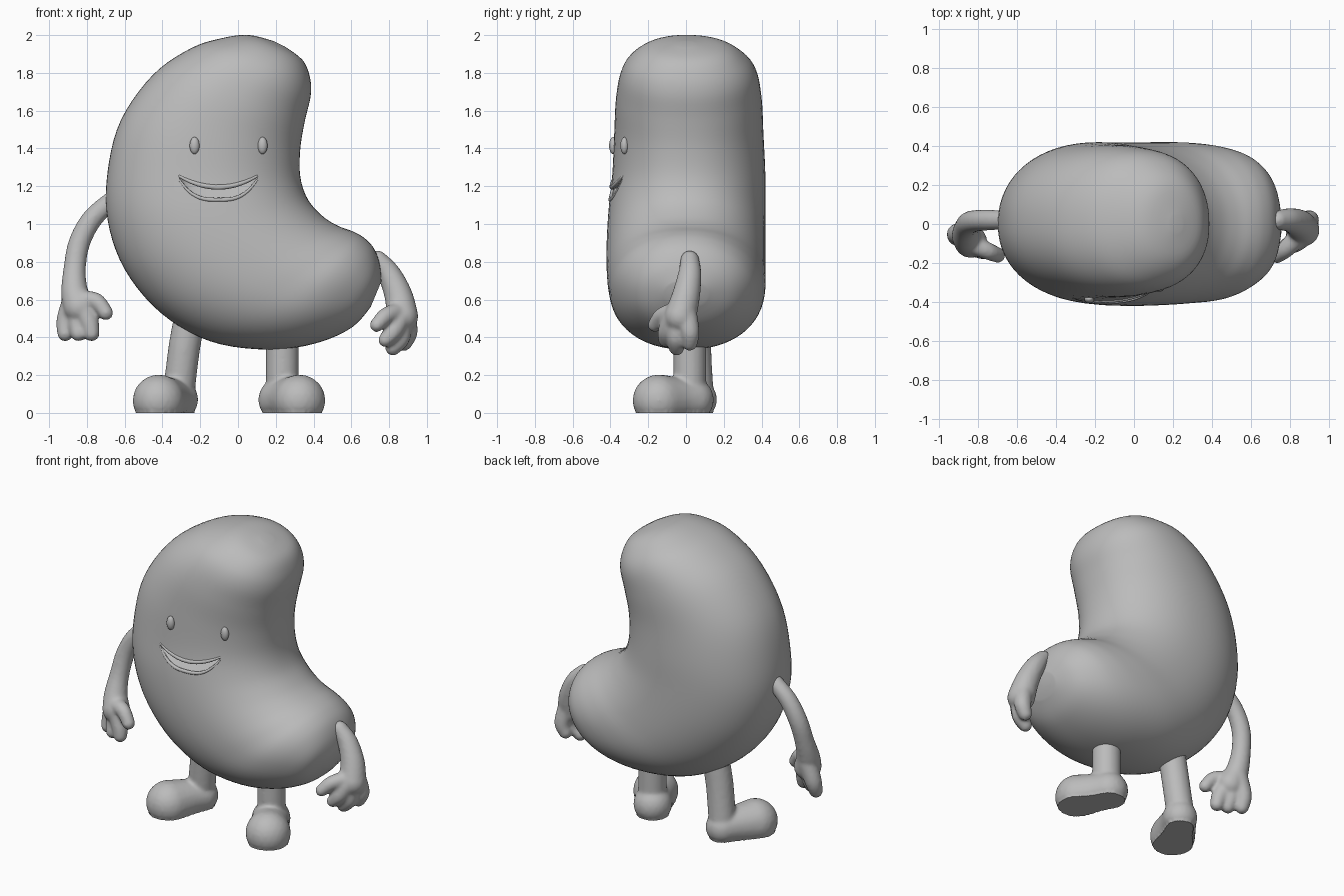
import bpy, bmesh, math
from mathutils import Vector
from mathutils.bvhtree import BVHTree

if "Cube" in bpy.data.objects:
    bpy.data.objects.remove(bpy.data.objects["Cube"])

grey = bpy.data.materials.new("warm_grey")
grey.use_nodes = True
grey.diffuse_color = (0.5, 0.5, 0.5, 1)
grey.node_tree.nodes["Principled BSDF"].inputs["Base Color"].default_value = (0.5, 0.5, 0.5, 1)


def finish(bm, name, angle=50):
    bmesh.ops.recalc_face_normals(bm, faces=bm.faces)
    mesh = bpy.data.meshes.new(name)
    bm.to_mesh(mesh)
    bm.free()
    ob = bpy.data.objects.new(name, mesh)
    bpy.context.collection.objects.link(ob)
    mesh.materials.append(grey)
    activate(ob)
    bpy.ops.object.shade_smooth_by_angle(angle=math.radians(angle))
    return ob


def activate(ob):
    bpy.ops.object.select_all(action='DESELECT')
    ob.select_set(True)
    bpy.context.view_layer.objects.active = ob


def apply_modifiers(ob):
    activate(ob)
    for m in list(ob.modifiers):
        bpy.ops.object.modifier_apply(modifier=m.name)


def spline(points, steps):
    """Smooth curve through tuples of any length."""
    out = []
    pts = [points[0]] + list(points) + [points[-1]]
    for i in range(1, len(pts) - 2):
        for s in range(steps):
            t = s / steps
            out.append([0.5 * (2*b + (c-a)*t + (2*a-5*b+4*c-d)*t*t + (3*b-a-3*c+d)*t**3)
                        for a, b, c, d in zip(*pts[i-1:i+3])])
    return out + [list(points[-1])]


def skew(v, p=0.92):
    return math.copysign(abs(v) ** p, v)


# Bean body: outer x, z, inner x, z, half depth front, half depth back
stations = [
    (0.20, 1.965, 0.24, 1.945, 0.03, 0.03), (0.06, 2.0, 0.34, 1.87, 0.18, 0.20),
    (-0.08, 1.985, 0.38, 1.78, 0.28, 0.30), (-0.25, 1.93, 0.385, 1.68, 0.34, 0.37),
    (-0.45, 1.79, 0.355, 1.55, 0.37, 0.40), (-0.62, 1.55, 0.33, 1.40, 0.38, 0.41),
    (-0.69, 1.28, 0.33, 1.25, 0.39, 0.42), (-0.69, 1.02, 0.37, 1.13, 0.41, 0.42),
    (-0.60, 0.76, 0.45, 1.04, 0.42, 0.42), (-0.41, 0.53, 0.53, 0.99, 0.42, 0.42),
    (-0.15, 0.38, 0.61, 0.96, 0.41, 0.42), (0.15, 0.335, 0.67, 0.925, 0.39, 0.40),
    (0.40, 0.365, 0.72, 0.87, 0.33, 0.35), (0.60, 0.45, 0.75, 0.79, 0.24, 0.25),
    (0.71, 0.57, 0.76, 0.69, 0.10, 0.10)]
bm = bmesh.new()
rings, sides = [], 64
for ox, oz, ix, iz, front, back in spline(stations, 5):
    ring = []
    for k in range(sides):
        a = math.tau * k / sides
        c, s = skew(math.cos(a)), skew(math.sin(a))
        ring.append(bm.verts.new(((ox+ix)/2 + (ix-ox)/2*c, s*(back if s > 0 else front),
                                  (oz+iz)/2 + (iz-oz)/2*c)))
    rings.append(ring)
for r0, r1 in zip(rings, rings[1:]):
    for k in range(sides):
        j = (k + 1) % sides
        bm.faces.new((r0[k], r0[j], r1[j], r1[k]))
for end in (rings[0], rings[-1]):
    bm.faces.new(end)
for _ in range(4):
    bmesh.ops.smooth_vert(bm, verts=rings[0] + rings[1] + rings[-2] + rings[-1], factor=0.5,
                          use_axis_x=True, use_axis_y=True, use_axis_z=True)
bmesh.ops.recalc_face_normals(bm, faces=bm.faces)
surface = BVHTree.FromBMesh(bm)
body = finish(bm, "bean_body")


def front_y(x, z):
    return surface.ray_cast(Vector((x, -2, z)), Vector((0, 1, 0)))[0].y


# Smile: crescent recess following the face
def smile(t, low):
    x = -0.105 + 0.205 * t
    return x, 1.245 - (0.105 if low else 0.058) * (1 - abs(t) ** (3 if low else 2)) - (0.006 if low else 0)


bm = bmesh.new()
cols = []
for i in range(25):
    t = i / 12 - 1
    col = []
    for low in (False, True):
        x, z = smile(t, low)
        y = front_y(x, z)
        col += [bm.verts.new((x, y - 0.1, z)), bm.verts.new((x, y + (0.015 if low else 0.05), z))]
    cols.append([col[0], col[1], col[3], col[2]])
for a, b in zip(cols, cols[1:]):
    for k in range(4):
        j = (k + 1) % 4
        bm.faces.new((a[k], a[j], b[j], b[k]))
bm.faces.new(cols[0])
bm.faces.new(cols[-1])
cutter = finish(bm, "smile_cutter", 30)
cutter.hide_render = True
cut = body.modifiers.new("smile", 'BOOLEAN')
cut.operation, cut.object, cut.solver = 'DIFFERENCE', cutter, 'EXACT'
apply_modifiers(body)
bpy.data.objects.remove(cutter)


def blob(name, paths, voxel=0.011, floor=False, smooth=6):
    """Fuse chains of balls (x, y, z, radius) into one soft form."""
    bm = bmesh.new()
    for path in paths:
        for x, y, z, r in spline(path, 8):
            new = bmesh.ops.create_icosphere(bm, subdivisions=3, radius=r)["verts"]
            bmesh.ops.translate(bm, verts=new, vec=(x, y, z))
    if floor:
        for v in bm.verts:
            v.co.z = max(v.co.z, 0)
    ob = finish(bm, name)
    rm = ob.modifiers.new("fuse", 'REMESH')
    rm.mode, rm.voxel_size = 'VOXEL', voxel
    sm = ob.modifiers.new("soften", 'SMOOTH')
    sm.factor, sm.iterations = 0.5, smooth
    apply_modifiers(ob)
    if floor:
        for v in ob.data.vertices:
            v.co.z = 0 if v.co.z < 0.012 else v.co.z
    activate(ob)
    bpy.ops.object.shade_smooth_by_angle(angle=math.radians(50))
    return ob


# Lips: raised rims above and below the smile
for name, low, r in (("upper_lip", False, 0.014), ("lower_lip", True, 0.012)):
    path = []
    for i in range(13):
        t = i / 6 - 1
        x, z = smile(t, low)
        z += -0.006 if low else 0.008
        path.append((x, front_y(x, z) + 0.004, z, r * (1 - 0.4 * t * t)))
    blob(name, [path], 0.005, smooth=3)

# Eyes
for name, x in (("right_eye", -0.23), ("left_eye", 0.13)):
    bm = bmesh.new()
    bmesh.ops.create_uvsphere(bm, u_segments=24, v_segments=16, radius=1)
    bmesh.ops.scale(bm, verts=bm.verts, vec=(0.026, 0.022, 0.045))
    bmesh.ops.translate(bm, verts=bm.verts, vec=(x, front_y(x, 1.415) - 0.005, 1.415))
    finish(bm, name)

# Arms with mitten-like hands: arm, palm, three fingers and a thumb
blob("right_arm", [
    [(-0.66, 0.02, 1.13, 0.05), (-0.77, 0.02, 1.03, 0.055), (-0.84, 0.01, 0.90, 0.058),
     (-0.865, -0.02, 0.76, 0.06), (-0.865, -0.06, 0.64, 0.072), (-0.84, -0.09, 0.56, 0.085)],
    [(-0.87, -0.05, 0.60, 0.06), (-0.91, -0.05, 0.49, 0.052), (-0.915, -0.07, 0.42, 0.042)],
    [(-0.85, -0.08, 0.56, 0.06), (-0.85, -0.10, 0.47, 0.05), (-0.845, -0.12, 0.42, 0.042)],
    [(-0.82, -0.11, 0.56, 0.06), (-0.785, -0.13, 0.47, 0.05), (-0.775, -0.14, 0.42, 0.042)],
    [(-0.82, -0.11, 0.60, 0.05), (-0.75, -0.14, 0.59, 0.045), (-0.70, -0.16, 0.53, 0.04)]])
blob("left_arm", [
    [(0.74, 0.02, 0.81, 0.05), (0.80, 0.02, 0.735, 0.062), (0.85, 0.0, 0.62, 0.075),
     (0.87, -0.03, 0.51, 0.085)],
    [(0.88, 0.0, 0.52, 0.06), (0.90, 0.02, 0.43, 0.052), (0.88, 0.02, 0.37, 0.042)],
    [(0.86, -0.04, 0.49, 0.06), (0.86, -0.05, 0.40, 0.052), (0.82, -0.05, 0.345, 0.042)],
    [(0.85, -0.07, 0.49, 0.06), (0.82, -0.10, 0.43, 0.05), (0.78, -0.11, 0.385, 0.038)],
    [(0.83, -0.08, 0.53, 0.05), (0.78, -0.13, 0.51, 0.045), (0.735, -0.165, 0.465, 0.038)]])

# Legs with splayed, flat-soled shoes
blob("right_leg", [
    [(-0.26, 0.05, 0.48, 0.085), (-0.285, 0.05, 0.34, 0.085), (-0.31, 0.06, 0.14, 0.085)],
    [(-0.315, 0.06, 0.07, 0.105), (-0.36, -0.02, 0.07, 0.115), (-0.42, -0.135, 0.065, 0.138)]],
    floor=True)
blob("left_leg", [
    [(0.235, 0.02, 0.46, 0.088), (0.235, 0.02, 0.32, 0.088), (0.235, 0.02, 0.14, 0.088)],
    [(0.225, 0.03, 0.07, 0.118), (0.27, -0.05, 0.07, 0.12), (0.325, -0.145, 0.065, 0.138)]],
    floor=True)
